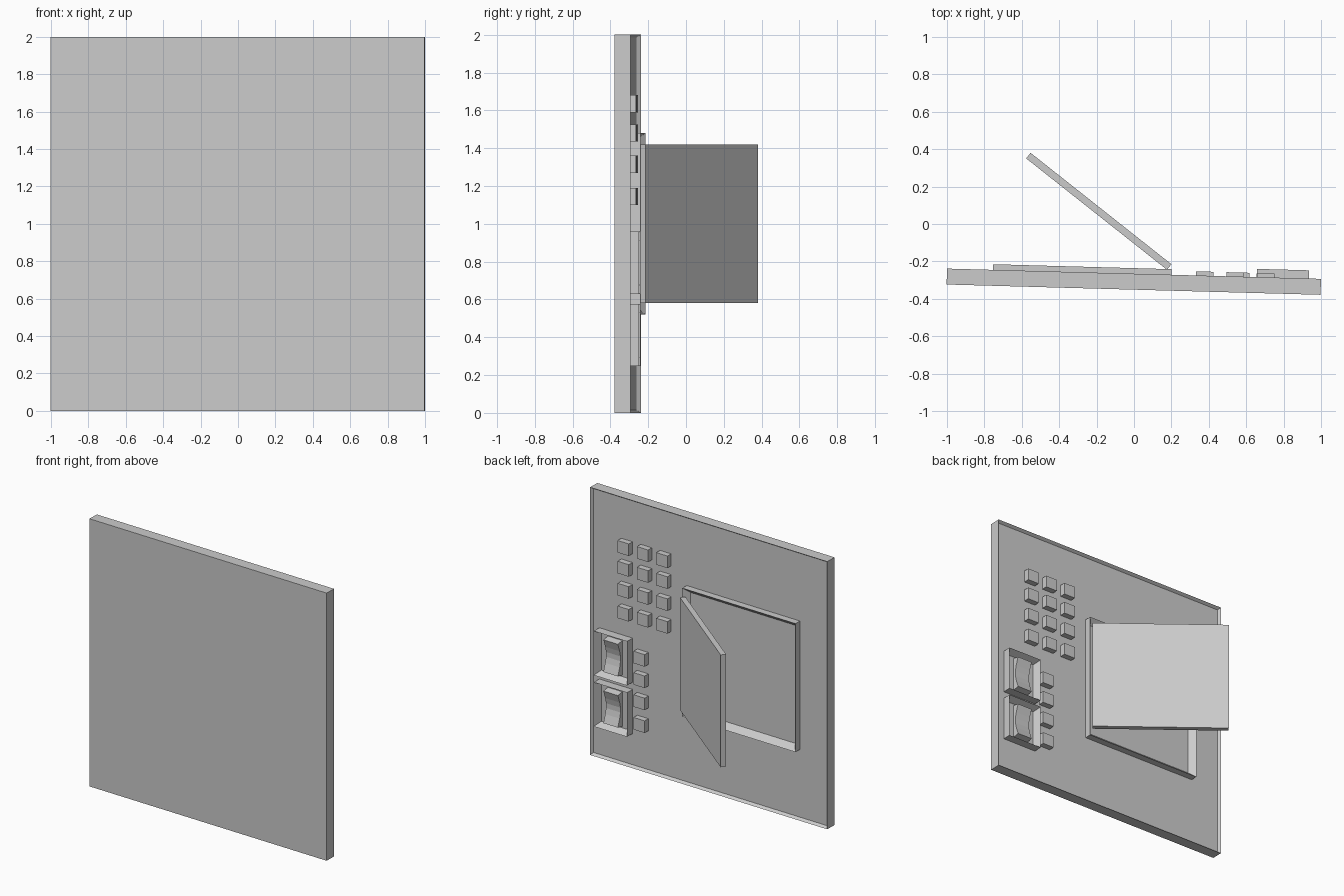
import bpy, bmesh, math
from mathutils import Matrix

if "Cube" in bpy.data.objects:
    bpy.data.objects.remove(bpy.data.objects["Cube"])

# panel frame: x across, y outward from the rim plane, z up
TILT = Matrix.Translation((0, -0.266, 0)) @ Matrix.Rotation(math.atan(-0.0275), 4, 'Z')
FLOOR = -0.022


def finish(name, bm, matrix):
    bmesh.ops.recalc_face_normals(bm, faces=bm.faces)
    mesh = bpy.data.meshes.new(name)
    bm.to_mesh(mesh)
    bm.free()
    mesh.transform(matrix)
    obj = bpy.data.objects.new(name, mesh)
    bpy.context.collection.objects.link(obj)
    return obj


def box(name, x, y, z, inset=0, depth=0, matrix=TILT):
    """Box from (min, max) ranges; optional sloped recess in the +y face."""
    bm = bmesh.new()
    bmesh.ops.create_cube(bm, size=1)
    for v in bm.verts:
        v.co = [r[0] + (c + 0.5) * (r[1] - r[0]) for c, r in zip(v.co, (x, y, z))]
    if inset:
        bm.normal_update()
        face = max(bm.faces, key=lambda f: f.normal.y)
        bmesh.ops.inset_region(bm, faces=[face], thickness=inset, depth=-depth)
    return finish(name, bm, matrix)


def extrude_profile(name, pts, x0, x1):
    """Extrude a (y, z) profile along x."""
    bm = bmesh.new()
    face = bm.faces.new([bm.verts.new((x0, y, z)) for y, z in pts])
    ext = bmesh.ops.extrude_face_region(bm, geom=[face])
    for v in ext["geom"]:
        if isinstance(v, bmesh.types.BMVert):
            v.co.x = x1
    if face.is_valid is False or len(bm.faces) < len(pts) + 2:
        bm.faces.new([v for v in bm.verts if v.co.x == x0])
    return finish(name, bm, TILT)


# wall panel with shallow recessed back, and the door frame
box("panel", (-1, 1), (-0.085, 0), (0, 2), 0.02, -FLOOR)
box("door_frame", (-0.755, 0.2), (FLOOR - 0.01, 0.03), (0.52, 1.48), 0.055, 0.045)

# open door, swung out from the right-hand hinge
swing = Matrix.Translation((0.2, -0.215, 0)) @ Matrix.Rotation(math.atan2(0.597, -0.755), 4, 'Z')
box("door", (0, 0.96), (0, 0.038), (0.58, 1.42), matrix=swing)


# push buttons: keypad grid and lower column
def button(name, x, z):
    box(name, (x - 0.047, x + 0.047), (FLOOR - 0.005, 0.022), (z - 0.045, z + 0.045))


for r, z in enumerate((1.635, 1.48, 1.315, 1.145)):
    for c, x in enumerate((0.378, 0.541, 0.704)):
        button(f"keypad_button_{r}_{c}", x, z)
for r, z in enumerate((0.845, 0.685, 0.52, 0.35)):
    button(f"side_button_{r}", 0.57, z)

# rocker switches: sloped housing and a dished rocker
for i, zc in enumerate((0.795, 0.412)):
    box(f"switch_housing_{i}", (0.656, 0.936), (FLOOR - 0.005, 0.044),
        (zc - 0.165, zc + 0.165), 0.035, 0.055)
    dish = [(0.008 + 0.032 * abs(t) ** 1.5, zc + 0.12 * t) for t in (-1, -0.5, -0.15, 0.15, 0.5, 1)]
    extrude_profile(f"rocker_{i}", [(-0.015, zc - 0.13)] + dish + [(-0.015, zc + 0.13)][:1][::-1],
                    0.735, 0.857)
